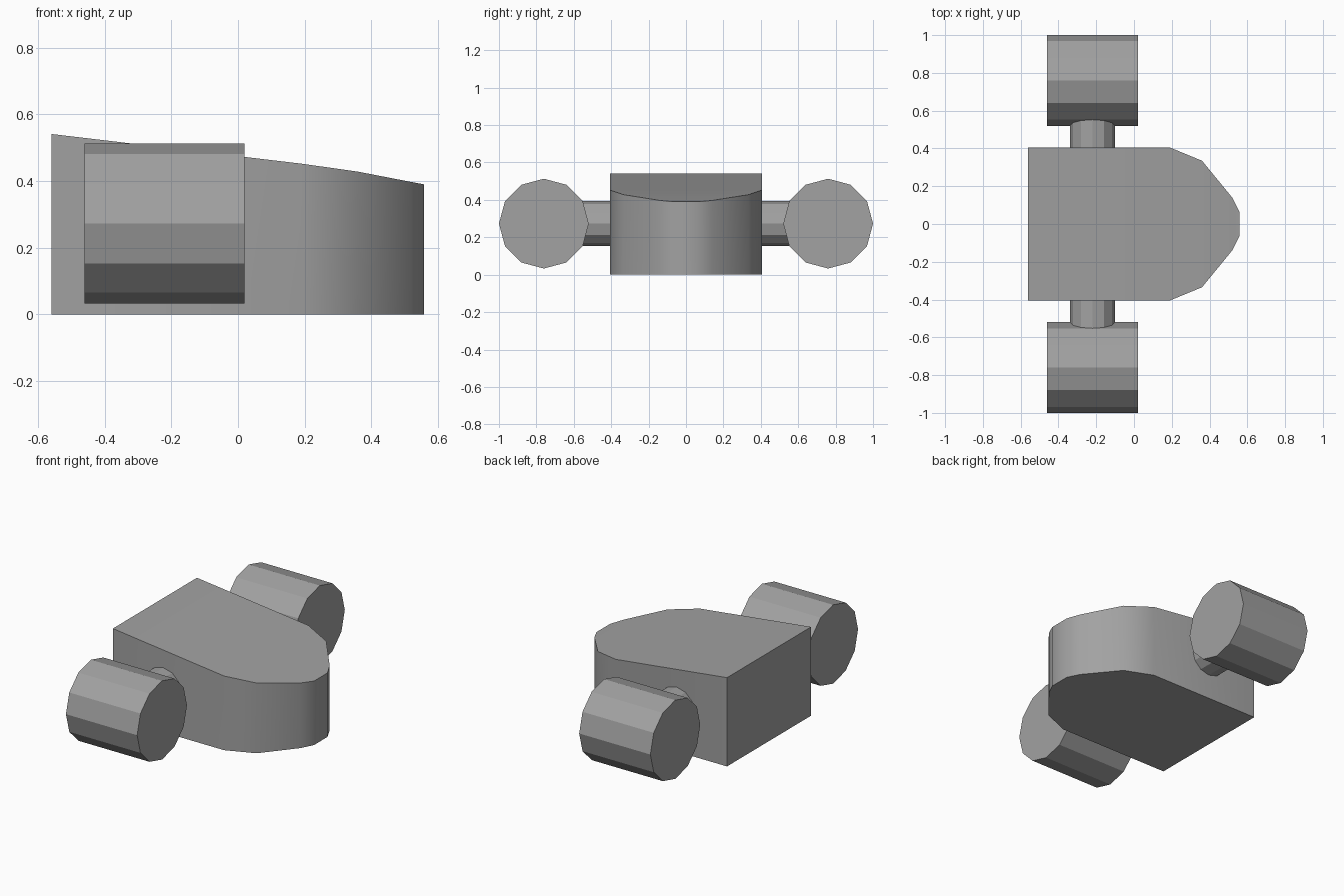
import bpy, bmesh, math
from mathutils import Matrix

cube = bpy.data.objects.get("Cube")
if cube:
    bpy.data.objects.remove(cube, do_unlink=True)

# Single plain grey
grey = bpy.data.materials.new("plain grey")
grey.use_nodes = True
colour = (0.36, 0.36, 0.36, 1)
grey.diffuse_color = colour
grey.node_tree.nodes["Principled BSDF"].inputs["Base Color"].default_value = colour


def finish(name, bm):
    bmesh.ops.recalc_face_normals(bm, faces=bm.faces)
    mesh = bpy.data.meshes.new(name)
    bm.to_mesh(mesh)
    bm.free()
    mesh.materials.append(grey)
    obj = bpy.data.objects.new(name, mesh)
    bpy.context.collection.objects.link(obj)
    return obj


def cylinder(name, radius, length, centre, axis):
    """Twelve-sided cylinder along X or Y."""
    turn = Matrix.Rotation(math.pi / 2, 4, "Y" if axis == "X" else "X")
    bm = bmesh.new()
    bmesh.ops.create_cone(bm, cap_ends=True, segments=12, radius1=radius,
                          radius2=radius, depth=length,
                          matrix=Matrix.Translation(centre) @ turn)
    return finish(name, bm)


# Body: cross-sections from the square tail to the rounded, lower nose
# (x, half width, top height)
sections = [(-0.56, 0.405, 0.541), (0.19, 0.405, 0.452), (0.36, 0.335, 0.428),
            (0.52, 0.14, 0.397), (0.558, 0.065, 0.39)]
bm = bmesh.new()
rings = [[bm.verts.new(p) for p in ((x, -w, 0), (x, w, 0), (x, w, h), (x, -w, h))]
         for x, w, h in sections]
for a, b in zip(rings, rings[1:]):
    for i in range(4):
        j = (i + 1) % 4
        bm.faces.new((a[i], a[j], b[j], b[i]))
bm.faces.new(rings[0])
bm.faces.new(rings[-1])
body = finish("body", bm)
bpy.context.view_layer.objects.active = body
body.select_set(True)
bpy.ops.object.shade_smooth_by_angle(angle=math.radians(30))
body.select_set(False)

# Side drums on short struts
for side, s in (("right", -1), ("left", 1)):
    cylinder(side + "_drum", 0.24, 0.48, (-0.22, s * 0.76, 0.273), "X")
    cylinder(side + "_strut", 0.12, 0.24, (-0.22, s * 0.48, 0.273), "Y")
